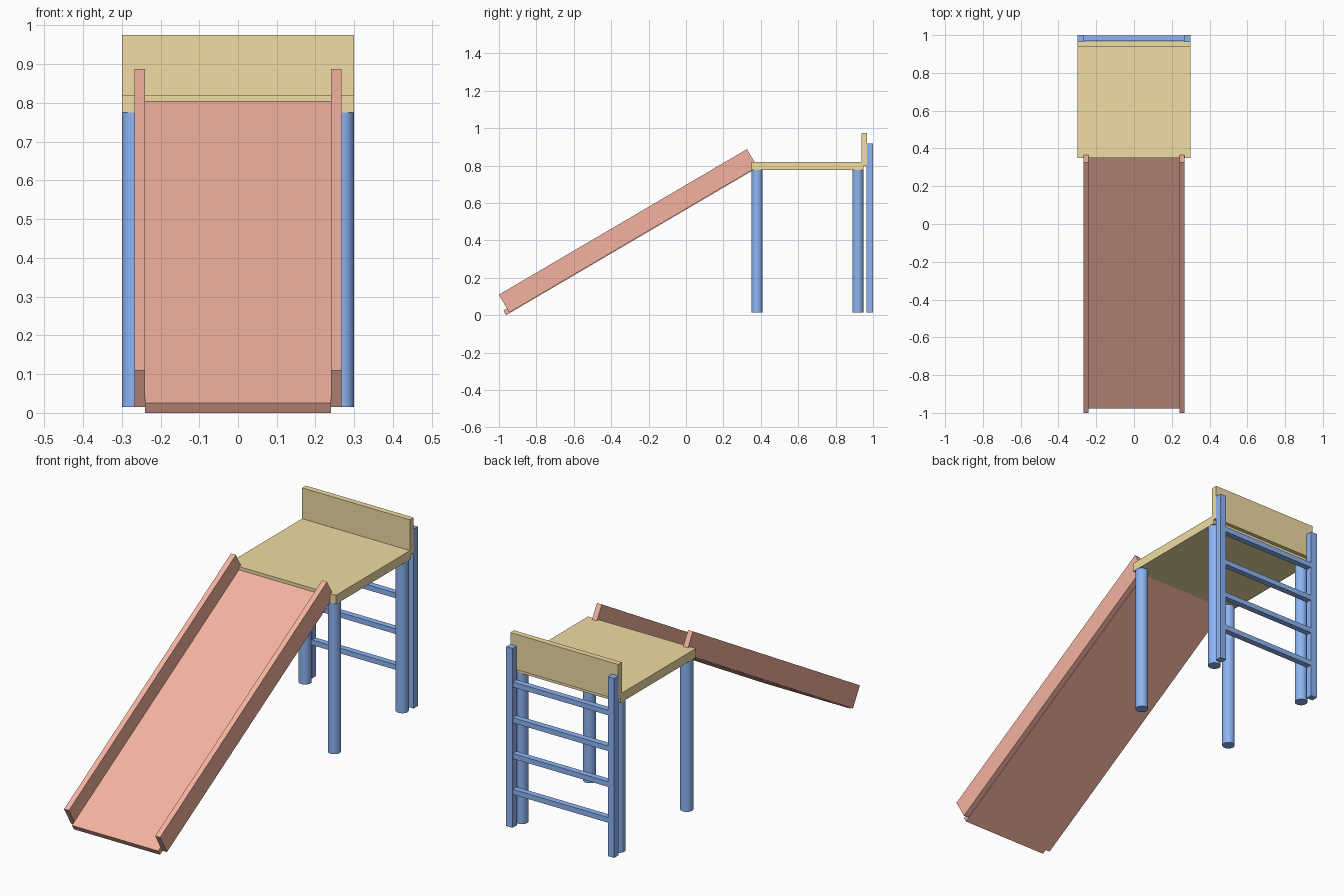
import bpy, math
from mathutils import Matrix, Vector

if "Cube" in bpy.data.objects:
    bpy.data.objects.remove(bpy.data.objects["Cube"])


def material(name, rgb):
    m = bpy.data.materials.new(name)
    m.diffuse_color = (*rgb, 1)
    m.use_nodes = True
    m.node_tree.nodes["Principled BSDF"].inputs["Base Color"].default_value = m.diffuse_color
    return m


RED = material("red_paint", (0.90, 0.45, 0.35))
BLUE = material("blue_paint", (0.27, 0.46, 0.90))
WOOD = material("yellow_wood", (0.87, 0.72, 0.37))


def box(name, lo, hi, mat, matrix=Matrix()):
    bpy.ops.mesh.primitive_cube_add(size=1)
    ob = bpy.context.object
    ob.name = name
    lo, hi = Vector(lo), Vector(hi)
    size = hi - lo
    ob.data.transform(matrix @ Matrix.Translation((lo + hi) / 2)
                      @ Matrix.Diagonal((*size, 1)))
    ob.data.materials.append(mat)
    return ob


def post(name, x, y):
    z0, z1 = 0.015, 0.78
    bpy.ops.mesh.primitive_cylinder_add(vertices=32, radius=0.03, depth=z1 - z0,
                                        location=(x, y, (z0 + z1) / 2))
    ob = bpy.context.object
    ob.name = name
    ob.data.materials.append(BLUE)
    bpy.ops.object.shade_smooth_by_angle()


# Deck and the board behind it
box("platform", (-0.3, 0.35, 0.775), (0.3, 0.948, 0.82), WOOD)
box("back_board", (-0.3, 0.938, 0.797), (0.3, 0.967, 0.975), WOOD)

# Slide: built along +y from the bed's lowest edge, then tilted
tilt = Matrix.Translation((0, -0.962, 0)) @ Matrix.Rotation(math.radians(30.4), 4, 'X')
box("slide_bed", (-0.24, 0, 0), (0.24, 1.543, 0.029), RED, tilt)

for side, s in (("right", 1), ("left", -1)):
    # Slide side walls
    xs = sorted((s * 0.24, s * 0.267))
    box(f"slide_wall_{side}", (xs[0], 0.022, 0.004), (xs[1], 1.56, 0.114), RED, tilt)
    # Round support posts
    post(f"front_post_{side}", s * 0.27, 0.38)
    post(f"back_post_{side}", s * 0.27, 0.919)
    # Ladder uprights
    xs = sorted((s * 0.265, s * 0.3))
    box(f"ladder_rail_{side}", (xs[0], 0.966, 0.015), (xs[1], 1.0, 0.917), BLUE)

# Ladder rungs
for i in range(4):
    z = 0.195 + 0.18 * i
    box(f"ladder_rung_{i + 1}", (-0.266, 0.968, z - 0.013), (0.266, 0.998, z + 0.013), BLUE)
